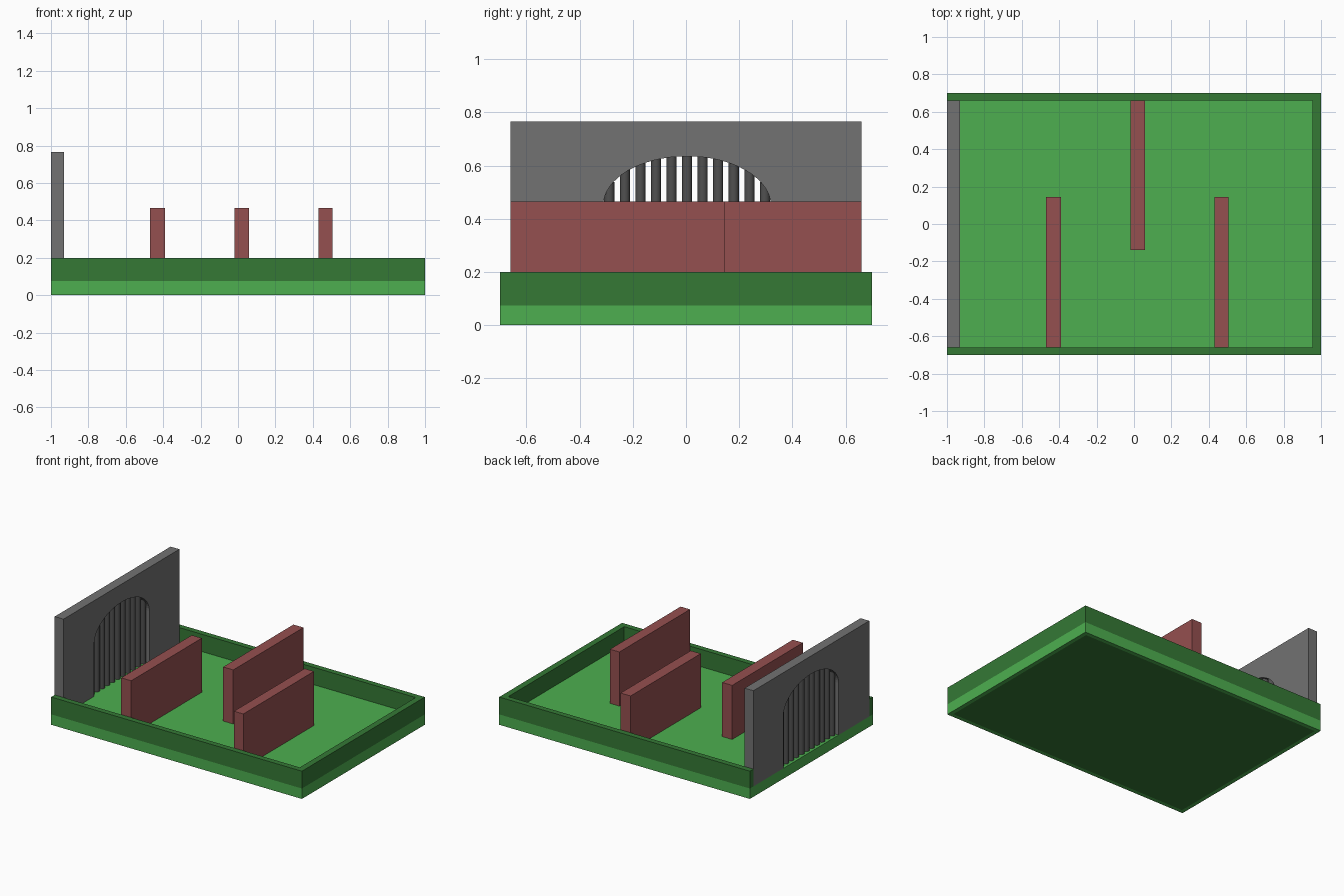
import bpy, bmesh
from math import sin, cos, pi, sqrt

if "Cube" in bpy.data.objects:
    bpy.data.objects.remove(bpy.data.objects["Cube"])


def material(name, rgb):
    m = bpy.data.materials.new(name)
    m.diffuse_color = (*rgb, 1)
    m.use_nodes = True
    m.node_tree.nodes["Principled BSDF"].inputs["Base Color"].default_value = m.diffuse_color
    return m


GREEN = material("light_green", (0.075, 0.43, 0.08))
DARK = material("dark_green", (0.035, 0.19, 0.036))
RED = material("brick_red", (0.30, 0.08, 0.08))
GREY = material("stone_grey", (0.17, 0.17, 0.17))
IRON = material("iron_grey", (0.08, 0.08, 0.08))


def finish(bm, name, *mats):
    bmesh.ops.recalc_face_normals(bm, faces=bm.faces[:])
    me = bpy.data.meshes.new(name)
    bm.to_mesh(me)
    bm.free()
    ob = bpy.data.objects.new(name, me)
    bpy.context.collection.objects.link(ob)
    for m in mats:
        me.materials.append(m)
    return ob


def prism(name, points, offset, *mats):
    """Extrude a closed outline along an offset vector."""
    bm = bmesh.new()
    face = bm.faces.new([bm.verts.new(p) for p in points])
    ext = bmesh.ops.extrude_face_region(bm, geom=[face], use_keep_orig=True)
    moved = [g for g in ext["geom"] if isinstance(g, bmesh.types.BMVert)]
    bmesh.ops.translate(bm, verts=moved, vec=offset)
    return finish(bm, name, *mats)


def box(name, x0, x1, y0, y1, z0, z1, *mats):
    pts = [(x0, y0, z0), (x1, y0, z0), (x1, y1, z0), (x0, y1, z0)]
    return prism(name, pts, (0, 0, z1 - z0), *mats)


FLOOR, RIM_TOP = 0.075, 0.2
IN_Y, IN_X = 0.66, 0.955

# Base slab, with a dark inset panel on its underside
base = box("base", -1, 1, -0.7, 0.7, 0, FLOOR, GREEN, DARK)
bm = bmesh.new()
bm.from_mesh(base.data)
bm.normal_update()
under = [f for f in bm.faces if f.normal.z < -0.9]
bmesh.ops.inset_region(bm, faces=under, thickness=0.04)
for f in under:
    f.material_index = 1
bm.to_mesh(base.data)
bm.free()

# Raised U-shaped rim, open on the gate side
rim = [(-1, -0.7), (1, -0.7), (1, 0.7), (-1, 0.7),
       (-1, IN_Y), (IN_X, IN_Y), (IN_X, -IN_Y), (-1, -IN_Y)]
prism("rim", [(x, y, FLOOR) for x, y in rim], (0, 0, RIM_TOP - FLOOR), DARK)

# Staggered barrier walls
for i, (x0, x1, y0, y1) in enumerate([(-0.47, -0.39, -IN_Y, 0.145),
                                      (-0.02, 0.06, -0.14, IN_Y),
                                      (0.43, 0.505, -IN_Y, 0.145)]):
    box(f"barrier_{i + 1}", x0, x1, y0, y1, FLOOR, 0.465, RED)

# Gate wall with an arched opening down to the floor
MID, HALF, SPRING, RISE, N = 0.004, 0.315, 0.45, 0.185, 32
outline = [(-IN_Y, FLOOR), (-IN_Y, 0.765), (IN_Y, 0.765), (IN_Y, FLOOR), (MID + HALF, FLOOR)]
outline += [(MID + HALF * cos(pi * k / N), SPRING + RISE * sin(pi * k / N)) for k in range(N + 1)]
outline += [(MID - HALF, FLOOR)]
prism("gate_wall", [(-1, y, z) for y, z in outline], (0.07, 0, 0), GREY)

# Vertical round bars filling the arch
bm = bmesh.new()
R = 0.019
for k in range(-5, 6):
    dy = k * 0.0585
    top = SPRING + RISE * sqrt(1 - (dy / HALF) ** 2) + 0.02
    ring = [bm.verts.new((-0.965 + R * cos(a), MID + dy + R * sin(a), FLOOR))
            for a in (2 * pi * j / 20 for j in range(20))]
    face = bm.faces.new(ring)
    ext = bmesh.ops.extrude_face_region(bm, geom=[face], use_keep_orig=True)
    moved = [g for g in ext["geom"] if isinstance(g, bmesh.types.BMVert)]
    bmesh.ops.translate(bm, verts=moved, vec=(0, 0, top - FLOOR))
bars = finish(bm, "gate_bars", IRON)
bpy.ops.object.select_all(action='DESELECT')
bars.select_set(True)
bpy.context.view_layer.objects.active = bars
bpy.ops.object.shade_smooth_by_angle()
